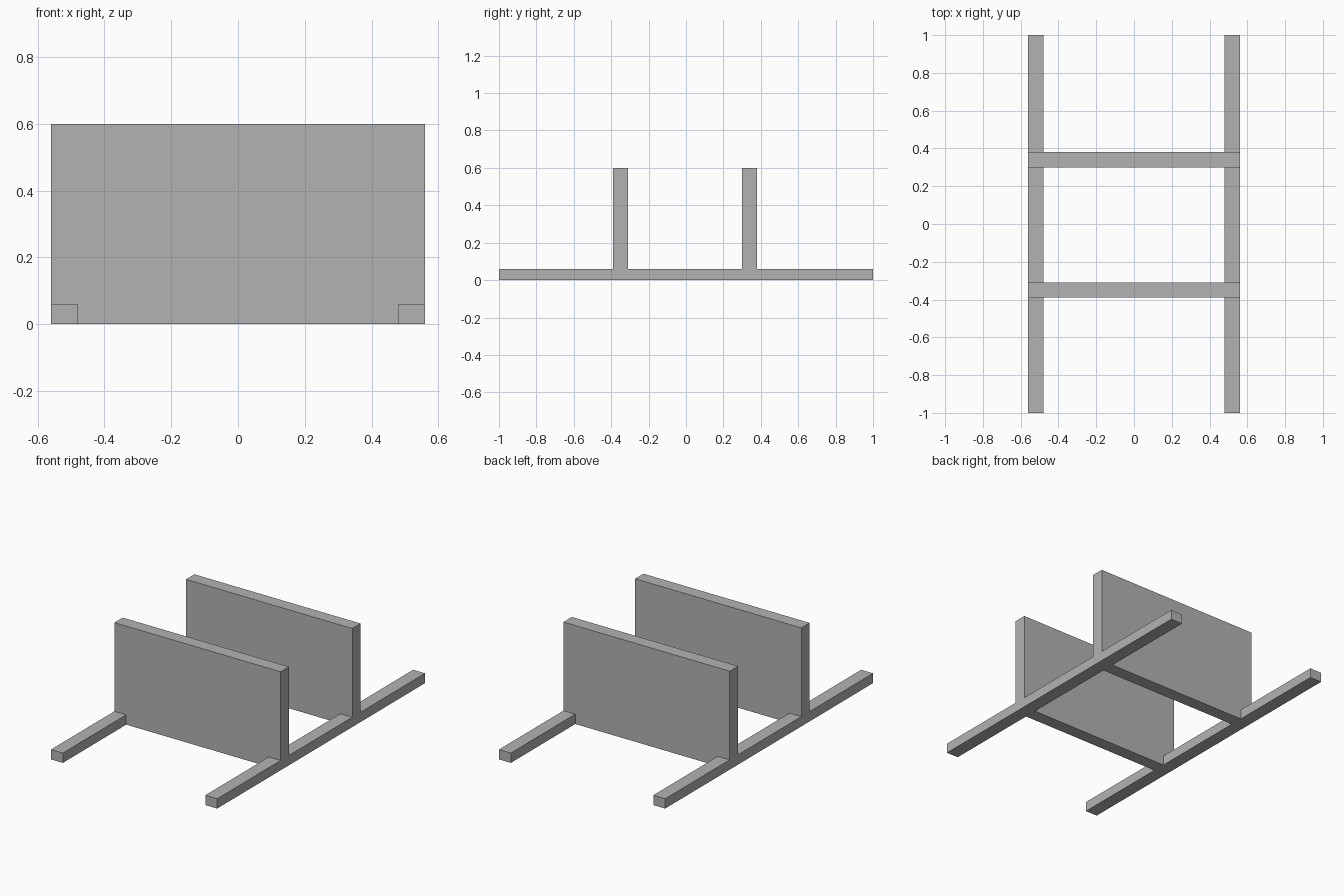
import bpy
import bmesh

cube = bpy.data.objects.get("Cube")
if cube:
    bpy.data.objects.remove(cube, do_unlink=True)

# Single plain grey finish
grey = bpy.data.materials.new("plain_grey")
grey.use_nodes = True
colour = (0.45, 0.45, 0.45, 1.0)
grey.diffuse_color = colour
grey.node_tree.nodes["Principled BSDF"].inputs["Base Color"].default_value = colour

HALF_WIDTH = 0.56
INNER = 0.48          # inner edge of the rails
RAIL_HEIGHT = 0.06
PANEL_HEIGHT = 0.60


def extrude_profile(name, profile, y_front, y_back):
    """Extrude an x-z outline from y_front to y_back."""
    bm = bmesh.new()
    face = bm.faces.new([bm.verts.new((x, y_front, z)) for x, z in profile])
    result = bmesh.ops.extrude_face_region(bm, geom=[face])
    verts = [v for v in result["geom"] if isinstance(v, bmesh.types.BMVert)]
    bmesh.ops.translate(bm, vec=(0, y_back - y_front, 0), verts=verts)
    bmesh.ops.recalc_face_normals(bm, faces=bm.faces)
    mesh = bpy.data.meshes.new(name)
    bm.to_mesh(mesh)
    bm.free()
    mesh.materials.append(grey)
    obj = bpy.data.objects.new(name, mesh)
    bpy.context.collection.objects.link(obj)
    return obj


# Two long floor rails
for name, side in (("left_rail", 1), ("right_rail", -1)):
    a, b = side * INNER, side * HALF_WIDTH
    extrude_profile(name, [(a, 0), (b, 0), (b, RAIL_HEIGHT), (a, RAIL_HEIGHT)], -1, 1)

# Two upright panels, notched at the lower corners to sit over the rails
half = [(INNER, 0), (INNER, RAIL_HEIGHT), (HALF_WIDTH, RAIL_HEIGHT), (HALF_WIDTH, PANEL_HEIGHT)]
outline = half + [(-x, z) for x, z in reversed(half)]
extrude_profile("front_panel", outline, -0.39, -0.31)
extrude_profile("back_panel", outline, 0.30, 0.38)
